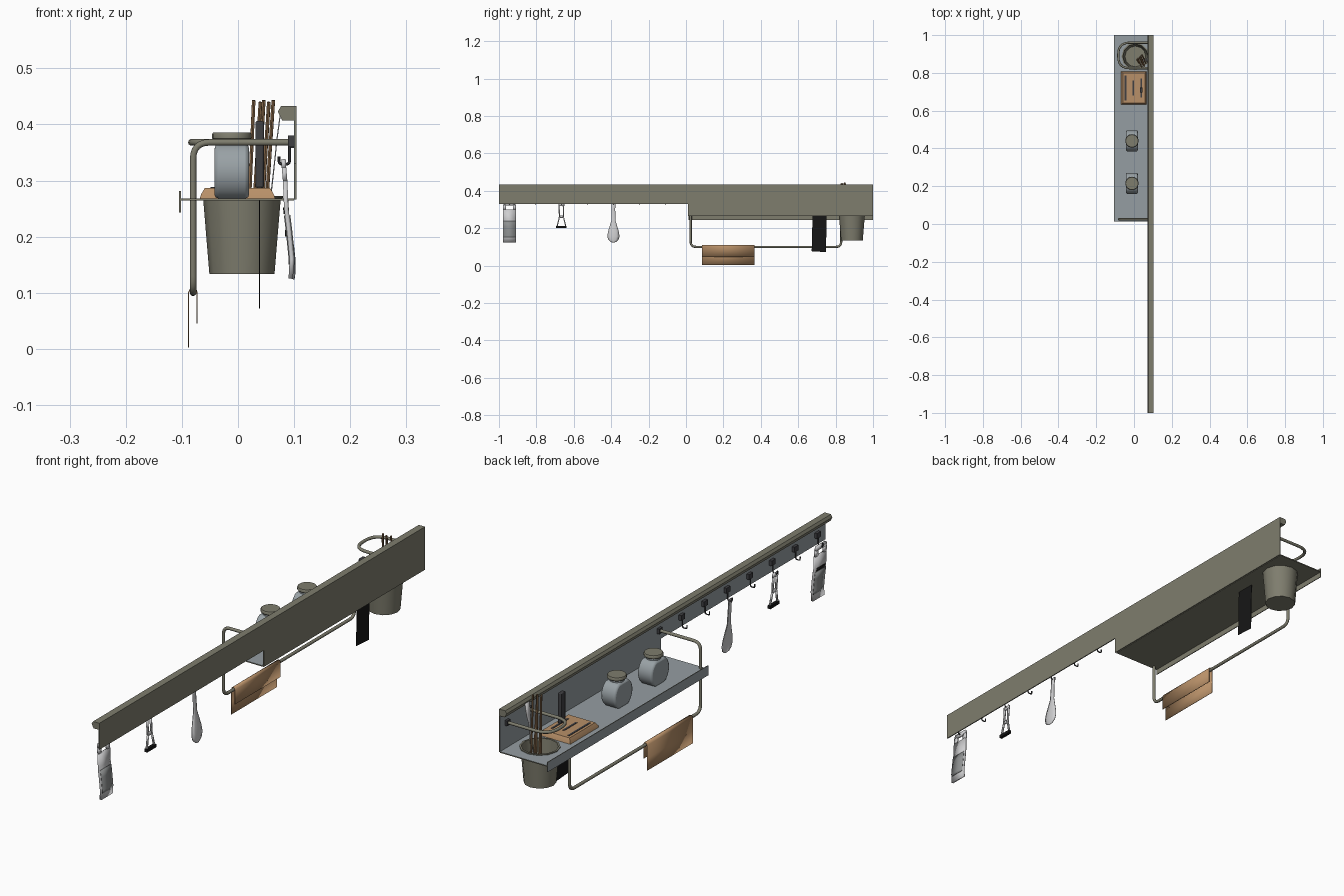
import bpy, bmesh, math
from mathutils import Vector

cube = bpy.data.objects.get("Cube")
if cube:
    bpy.data.objects.remove(cube, do_unlink=True)

parts = []


def material(name, r, g, b):
    m = bpy.data.materials.new(name)
    m.use_nodes = True
    m.diffuse_color = (r, g, b, 1)
    m.node_tree.nodes["Principled BSDF"].inputs["Base Color"].default_value = (r, g, b, 1)
    return m


OLIVE = material("olive steel", .21, .205, .155)
GREY = material("blue grey steel", .30, .34, .36)
GLASS = material("jar glass", .32, .36, .38)
LIGHT = material("light utensil metal", .62, .62, .63)
MID = material("grater grey", .27, .28, .28)
BLACK = material("black", .008, .008, .008)
DARK = material("dark hook metal", .05, .05, .055)
WOOD = material("tan wood", .48, .28, .14)
BROWN = material("stick brown", .27, .155, .075)


def loft(name, rings, mat, loop=True, caps=True, solid=0, bevel=0):
    """Skin a row of equal-length point rings, then close or thicken it."""
    bm = bmesh.new()
    rows = [[bm.verts.new(p) for p in ring] for ring in rings]
    n = len(rows[0])
    for a, b in zip(rows, rows[1:]):
        for i in range(n if loop else n - 1):
            j = (i + 1) % n
            bm.faces.new((a[i], a[j], b[j], b[i]))
    if caps and loop:
        bm.faces.new(rows[0])
        bm.faces.new(rows[-1])
    bmesh.ops.recalc_face_normals(bm, faces=bm.faces)
    me = bpy.data.meshes.new(name)
    bm.to_mesh(me)
    bm.free()
    ob = bpy.data.objects.new(name, me)
    bpy.context.collection.objects.link(ob)
    me.materials.append(mat)
    if solid:
        mod = ob.modifiers.new("thickness", "SOLIDIFY")
        mod.thickness, mod.offset = solid, 0
    if bevel:
        mod = ob.modifiers.new("bevel", "BEVEL")
        mod.width, mod.segments = bevel, 2
        mod.limit_method, mod.angle_limit = "ANGLE", math.radians(50)
    parts.append(ob)
    return ob


def box(name, x, y, z, mat, bevel=0):
    rings = [[(x[0], y[0], h), (x[1], y[0], h), (x[1], y[1], h), (x[0], y[1], h)] for h in z]
    return loft(name, rings, mat, bevel=bevel)


def extrude_y(name, outline, y0, y1, mat, **kw):
    return loft(name, [[(x, y, z) for x, z in outline] for y in (y0, y1)], mat, **kw)


def lathe(name, cx, cy, profile, mat, sides=20, caps=True):
    turn = [math.tau * i / sides for i in range(sides)]
    rings = [[(cx + r * math.cos(a), cy + r * math.sin(a), z) for a in turn] for r, z in profile]
    return loft(name, rings, mat, caps=caps)


def ribbon(name, y, sections, mat, solid=.004, cup=0):
    """Hanging strip from (height, half width, x) sections, optionally cupped."""
    steps = [-1, -.5, 0, .5, 1] if cup else [-1, 1]
    rings = [[(x + cup * (1 - t * t) * w / .03, y + t * w, z) for t in steps]
             for z, w, x in sections]
    return loft(name, rings, mat, loop=False, solid=solid)


def tube(name, corners, radius, mat, fillet=.03, sides=3):
    pts = [Vector(p) for p in corners]
    path = [pts[0]]
    for a, b, c in zip(pts, pts[1:], pts[2:]):
        p, q = b + (a - b).normalized() * fillet, b + (c - b).normalized() * fillet
        path += [p.lerp(b, t / 6).lerp(b.lerp(q, t / 6), t / 6) for t in range(7)]
    path.append(pts[-1])
    cu = bpy.data.curves.new(name, "CURVE")
    cu.dimensions = "3D"
    cu.bevel_depth, cu.bevel_resolution, cu.use_fill_caps = radius, sides, True
    sp = cu.splines.new("POLY")
    sp.points.add(len(path) - 1)
    for point, co in zip(sp.points, path):
        point.co = (*co, 1)
    tmp = bpy.data.objects.new(name, cu)
    bpy.context.collection.objects.link(tmp)
    me = bpy.data.meshes.new_from_object(tmp.evaluated_get(bpy.context.evaluated_depsgraph_get()))
    bpy.data.objects.remove(tmp, do_unlink=True)
    ob = bpy.data.objects.new(name, me)
    bpy.context.collection.objects.link(ob)
    me.materials.clear()
    me.materials.append(mat)
    parts.append(ob)
    return ob


def paint(ob, mat, rule):
    ob.data.materials.append(mat)
    for f in ob.data.polygons:
        if rule(f.normal):
            f.material_index = 1


# Wall rail: thin back panels, hollow-looking top moulding
inward = lambda n: n.x < -.5
paint(box("rail_back_panel", (.1, .104), (-1, .01), (.33, .43), OLIVE), GREY, inward)
paint(box("shelf_back_panel", (.1, .104), (.01, 1), (.266, .43), OLIVE), GREY, inward)
extrude_y("top_moulding", [(.104, .433), (.077, .433), (.071, .423), (.079, .407), (.104, .407)],
          -1, 1, OLIVE)

# Shelf with a round opening for the pot, and its front lip
POT_X, POT_Y = .007, .887
shelf = box("shelf", (-.103, .1), (.013, 1), (.264, .268), OLIVE)
cutter = lathe("pot_opening_cutter", POT_X, POT_Y, [(.066, .2), (.066, .3)], OLIVE, 20)
cutter.hide_render = True
parts.remove(cutter)
cut = shelf.modifiers.new("opening", "BOOLEAN")
cut.operation, cut.object, cut.solver = "DIFFERENCE", cutter, "EXACT"
bpy.context.view_layer.update()
cut_mesh = bpy.data.meshes.new_from_object(
    shelf.evaluated_get(bpy.context.evaluated_depsgraph_get()))
shelf.modifiers.clear()
shelf.data = cut_mesh
bpy.data.objects.remove(cutter, do_unlink=True)
paint(shelf, GREY, lambda n: n.z > .5)
paint(box("shelf_lip", (-.105, -.102), (.013, 1), (.243, .281), OLIVE), GREY, inward)

# Towel bar and the guard loop above the pot
tube("towel_bar", [(.1, .025, .368), (-.08, .025, .368), (-.08, .025, .1),
                   (-.08, .83, .1), (-.08, .83, .264)], .006, OLIVE)
tube("guard_loop", [(.1, .825, .368), (-.083, .825, .368), (-.083, .96, .368),
                    (.1, .96, .368)], .006, OLIVE, fillet=.06)
for y in (.025, .825, .96):
    box("bar_mount", (.09, .1), (y - .01, y + .01), (.358, .378), DARK)

# Towel folded over the bar
extrude_y("towel", [(-.088, .002), (-.0885, .05), (-.088, .1), (-.085, .107), (-.08, .109),
                    (-.075, .107), (-.073, .1), (-.073, .045)],
          .085, .365, WOOD, loop=False, solid=.002)

# Pot with chopsticks and a flat server
lathe("pot", POT_X, POT_Y, [(.073, .269), (.073, .272), (.066, .272), (.055, .138), (.001, .138),
                            (.001, .133), (.058, .133), (.069, .266), (.073, .269)],
      OLIVE, 12, caps=False)
tops = [(.028, .85), (.04, .83), (.046, .845), (.055, .835), (.063, .85)]
for i, (x, y) in enumerate(tops):
    tube("chopstick", [(.015 + .007 * i, .87 + .006 * i, .14), (x, y, .443 - .003 * (i % 2))],
         .0035, BROWN, sides=1)
ribbon("flat_server", .868, [(.43, .014, .077), (.37, .013, .069), (.34, .005, .066),
                             (.15, .005, .045)], LIGHT, .002)

# Knife block with three slots and a knife
block = [[(-.068, .632, .268), (.066, .632, .268), (.066, .808, .268), (-.068, .808, .268)],
         [(-.066, .634, .275), (.064, .634, .275), (.064, .806, .275), (-.066, .806, .275)],
         [(-.059, .641, .287), (.057, .641, .287), (.057, .799, .287), (-.059, .799, .287)]]
loft("knife_block", block, WOOD)
for x, half in ((-.045, .066), (-.005, .04), (.038, .05)):
    box("knife_slot", (x - .004, x + .004), (.72 - half, .72 + half), (.286, .2885), DARK)
blade = [(.672, .077), (.748, .072), (.753, .287), (.677, .287)]
loft("knife_blade", [[(x, y, z) for y, z in blade] for x in (.037, .039)], BLACK)
box("knife_handle", (.031, .046), (.695, .722), (.287, .406), DARK, bevel=.003)

# Two drum-shaped jars with round lids
for y in (.44, .215):
    ring = [math.tau * (i + .5) / 32 for i in range(32)]
    drum = [(y + .056 * math.cos(a), min(max(.316 + .056 * math.sin(a), .268), .364)) for a in ring]
    loft("jar_body", [[(x, b, z) for b, z in drum] for x in (-.042, .02)], GLASS, bevel=.007)
    lathe("jar_neck", -.011, y, [(.027, .36), (.027, .375)], GLASS)
    lathe("jar_lid", -.011, y, [(.032, .372), (.035, .375), (.035, .383), (.033, .386)], OLIVE)

# Row of hooks
hooks = [-.11 - .139 * i for i in range(7)]
for y in hooks:
    box("hook_base", (.089, .1), (y - .012, y + .012), (.36, .38), DARK)
    tube("hook_wire", [(.092, y, .362), (.092, y, .329), (.073, y, .329), (.073, y, .343)],
         .0025, DARK, fillet=.007, sides=1)

# Spoon
ribbon("spoon", hooks[2], [(.338, .006, .08), (.33, .01, .082), (.3, .009, .084), (.24, .011, .087),
                           (.21, .02, .09), (.18, .029, .093), (.155, .032, .095),
                           (.137, .026, .096), (.127, .014, .097), (.124, .004, .098)],
       LIGHT, .003, cup=.006)

# Forked peeler
py = hooks[4]
ribbon("peeler_head", py, [(.332, .016, .082), (.318, .016, .083)], LIGHT, .006)
ribbon("peeler_bridge", py, [(.268, .012, .086), (.256, .012, .087)], LIGHT, .006)
for s in (-1, 1):
    ribbon("peeler_upper_arm", py + s * .011, [(.32, .004, .083), (.258, .003, .087)], LIGHT, .006)
    low = ribbon("peeler_lower_arm", py + s * .011, [(.26, .003, .087), (.205, .003, .09)], LIGHT, .006)
    for v in low.data.vertices:
        v.co.y += s * .013 * (.26 - v.co.z) / .055
box("peeler_blade", (.084, .096), (py - .028, py + .028), (.2, .212), BLACK)

# Hand grater
gy = hooks[6]
ribbon("grater_top", gy, [(.338, .03, .081), (.322, .033, .082)], LIGHT, .008)
for s in (-1, 1):
    ribbon("grater_grip_side", gy + s * .026, [(.323, .008, .082), (.299, .008, .084)], LIGHT, .008)
ribbon("grater_body", gy, [(.3, .034, .084), (.25, .034, .086), (.21, .035, .091),
                           (.16, .035, .096), (.125, .035, .094)], LIGHT, .008)
for side in (-.0048, .0048):
    ribbon("grating_field", gy, [(.238, .033, .0875 + side), (.21, .033, .091 + side),
                                 (.16, .033, .096 + side), (.15, .033, .0955 + side)], MID, .002)
ribbon("grater_slit", gy, [(.252, .026, .0812), (.24, .026, .0824)], BLACK, .002)

# Smooth the round parts, keep sharp edges
bpy.ops.object.select_all(action="DESELECT")
for ob in parts:
    ob.select_set(True)
bpy.context.view_layer.objects.active = parts[0]
bpy.ops.object.shade_smooth_by_angle(angle=math.radians(40))
